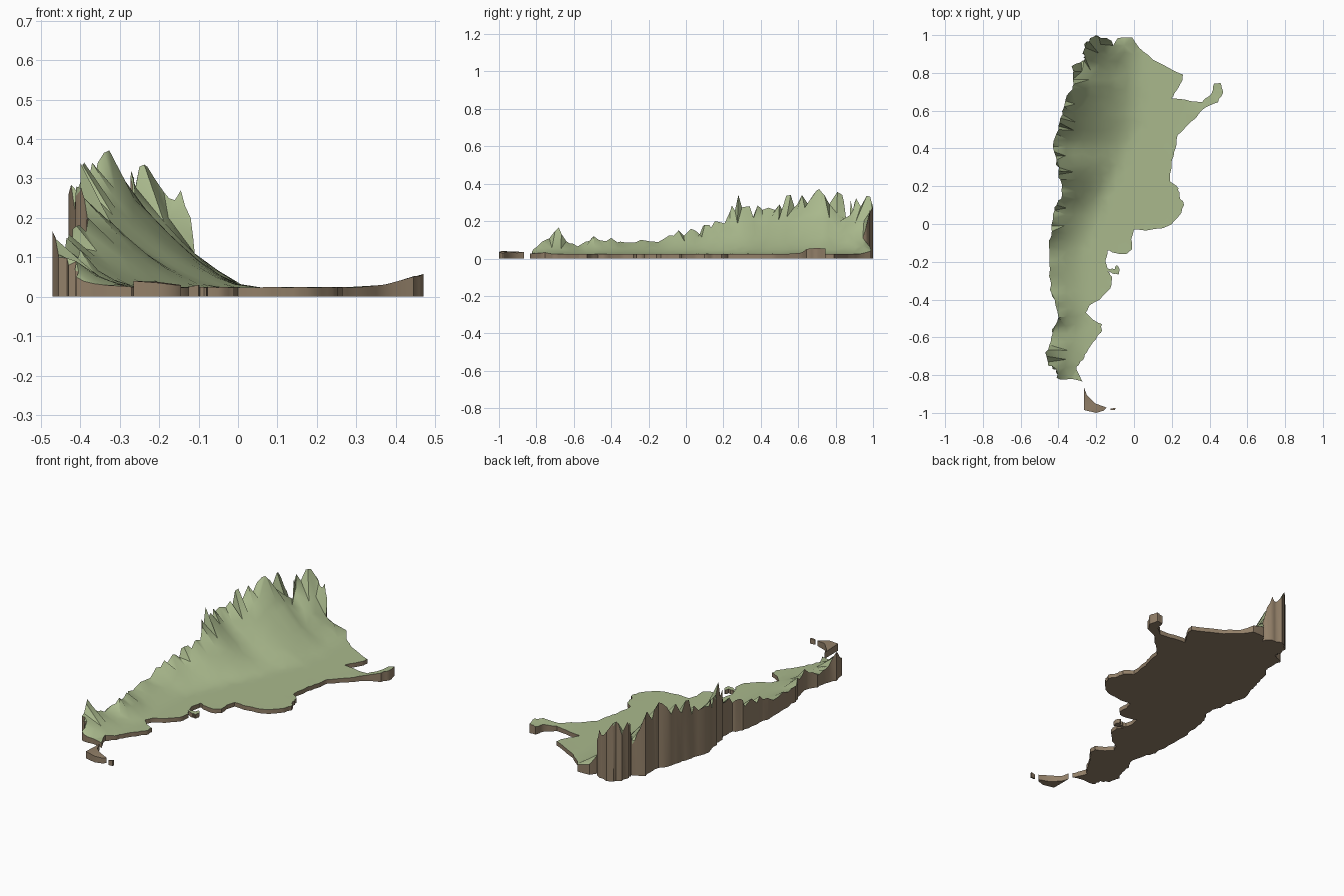
import bpy
import bmesh
import random
from mathutils import Vector
from mathutils.geometry import delaunay_2d_cdt

random.seed(4)
cube = bpy.data.objects.get("Cube")
if cube:
    bpy.data.objects.remove(cube)


def material(name, color):
    mat = bpy.data.materials.new(name)
    mat.use_nodes = True
    mat.diffuse_color = (*color, 1)
    mat.node_tree.nodes["Principled BSDF"].inputs["Base Color"].default_value = (*color, 1)
    return mat


GREEN = material("grass green", (.40, .485, .265))
BROWN = material("earth brown", (.29, .215, .14))
BASE = .024

# Western mountain border, south to north: x, y, crest height
WEST = [(-.34, -.82, .03), (-.41, -.815, .05), (-.41, -.77, .09), (-.455, -.75, .1),
        (-.47, -.68, .165), (-.44, -.62, .08), (-.435, -.56, .07), (-.4, -.495, .12),
        (-.42, -.4, .11), (-.445, -.35, .09), (-.445, -.24, .1), (-.45, -.11, .11),
        (-.435, -.04, .15), (-.43, .05, .15), (-.41, .1, .18), (-.38, .155, .2),
        (-.39, .235, .25), (-.4, .28, .34), (-.41, .34, .28), (-.43, .41, .26),
        (-.4, .5, .29), (-.39, .56, .34), (-.37, .62, .34), (-.34, .7, .365),
        (-.32, .74, .34), (-.33, .835, .34), (-.29, .852, .24), (-.265, .865, .2),
        (-.265, .88, .31), (-.27, .91, .32), (-.25, .965, .33)]
# Northern highland edge, west to east
NORTH = [(-.23, .985, .33), (-.2, 1, .28), (-.175, .985, .25), (-.145, .985, .27),
         (-.12, .97, .2), (-.11, .945, .11), (-.085, .985, .06), (-.01, .988, .04)]
# Low coast and plains border, north to south: x, y
EAST = [(.03, .93), (.1, .87), (.16, .84), (.26, .79), (.25, .75), (.22, .7), (.2, .665),
        (.3, .65), (.36, .645), (.41, .69), (.425, .745), (.46, .745), (.47, .69),
        (.445, .645), (.375, .615), (.3, .54), (.23, .47), (.22, .4), (.2, .34),
        (.19, .225), (.235, .19), (.24, .15), (.265, .1), (.24, .045), (.2, 0),
        (.14, -.025), (.06, -.035), (0, -.03), (-.015, -.08), (-.01, -.135),
        (-.05, -.16), (-.115, -.15), (-.14, -.14), (-.15, -.19), (-.14, -.235),
        (-.1, -.24), (-.095, -.22), (-.08, -.23), (-.08, -.265), (-.1, -.265),
        (-.14, -.25), (-.115, -.28), (-.125, -.34), (-.18, -.4), (-.235, -.43),
        (-.255, -.47), (-.22, -.505), (-.17, -.53), (-.175, -.575), (-.22, -.63),
        (-.25, -.68), (-.27, -.72), (-.305, -.755), (-.295, -.79), (-.27, -.835)]


def crest(y):
    """Border x and crest height at a given y."""
    y = min(max(y, WEST[0][1]), WEST[-1][1])
    for a, b in zip(WEST, WEST[1:]):
        if a[1] <= y <= b[1]:
            f = (y - a[1]) / (b[1] - a[1])
            return a[0] + f * (b[0] - a[0]), a[2] + f * (b[2] - a[2])
    return WEST[-1][0], WEST[-1][2]


def terrain(x, y):
    """Slope falling from the western crest to the plain."""
    blend = min(max((y + .1) / .65, 0), 1)
    foot = -.26 + .29 * blend
    edge = crest(y)[0]
    t = min(max((x - edge) / (foot - edge), 0), 1)
    ridge = sum(crest(y + d * .03)[1] for d in range(-2, 3)) / 5
    z = BASE + (ridge - BASE) * .95 * (1 - t) ** 1.5
    return z + max(0, x - .35) * .28


def wobble(amount):
    return random.uniform(-amount, amount)


def subdivide(points, cuts, shake, rough):
    """Add ragged in-between points along an open border."""
    out = []
    for a, b in zip(points, points[1:]):
        out.append(Vector(a))
        for i in range(1, cuts):
            p = Vector(a).lerp(Vector(b), i / cuts)
            p += Vector((wobble(shake), wobble(shake), 0))
            p.z = max(BASE, p.z * random.uniform(1 - rough, 1 + rough / 3))
            out.append(p)
    return out


def slab(name, border, inner, top):
    """Triangulated top surface with walls down to a flat base."""
    points = border + inner
    flat = [p.xy for p in points]
    loop = list(range(len(border)))[::-1]
    verts, _, faces, origin, _, _ = delaunay_2d_cdt(flat, [], [loop], 1, 1e-5)
    bm = bmesh.new()
    upper, lower = [], []
    for co, src in zip(verts, origin):
        z = points[src[0]].z if src else terrain(*co)
        upper.append(bm.verts.new((co.x, co.y, z)))
        lower.append(bm.verts.new((co.x, co.y, 0)))
    pair = dict(zip(upper, lower))
    tops = [bm.faces.new([upper[i] for i in f]) for f in faces]
    rim = [e for e in bm.edges if e.is_boundary]
    for f in tops:
        f.material_index = top
    for e in rim:
        a, b = e.verts
        bm.faces.new((a, b, pair[b], pair[a])).material_index = 1
    for f in faces:
        bm.faces.new([lower[i] for i in reversed(f)]).material_index = 1
    bmesh.ops.delete(bm, geom=[v for v in bm.verts if not v.link_faces], context='VERTS')
    bmesh.ops.recalc_face_normals(bm, faces=bm.faces)
    mesh = bpy.data.meshes.new(name)
    bm.to_mesh(mesh)
    bm.free()
    obj = bpy.data.objects.new(name, mesh)
    bpy.context.collection.objects.link(obj)
    mesh.materials.append(GREEN)
    mesh.materials.append(BROWN)
    bpy.ops.object.select_all(action='DESELECT')
    obj.select_set(True)
    bpy.context.view_layer.objects.active = obj
    bpy.ops.object.shade_smooth_by_angle(angle=.7)


# Mainland relief: ragged mountain border, gentler coast
coast = [(x, y, terrain(x, y)) for x, y in EAST]
ridge_line = subdivide(WEST + NORTH[:1], 3, .007, .2)
border = (ridge_line + subdivide(NORTH + coast[:1], 2, .002, .06)
          + subdivide(coast + WEST[:1], 3, .004, .05))
inner = []
step = .045
for i in range(-11, 12):
    for j in range(-22, 23):
        p = Vector((i * step + wobble(.01), j * step + wobble(.01), 0))
        clear_rim = min((p.xy - q.xy).length for q in border) > .03
        clear_ridge = min((p.xy - q.xy).length for q in ridge_line) > .045
        if clear_rim and clear_ridge:
            p.z = terrain(p.x, p.y)
            inner.append(p)
slab("mainland_relief", border, inner, 0)

# Southern islands
island = [(-.265, -.865, .035), (-.25, -.905, .03), (-.205, -.95, .038), (-.145, -.972, .03),
          (-.16, -.988, .03), (-.2, -1, .035), (-.265, -.985, .04)]
islet = [(-.125, -.977, .025), (-.098, -.974, .03), (-.1, -.984, .03), (-.125, -.985, .025)]
slab("south_island", [Vector(p) for p in island], [], 1)
slab("south_islet", [Vector(p) for p in islet], [], 1)
